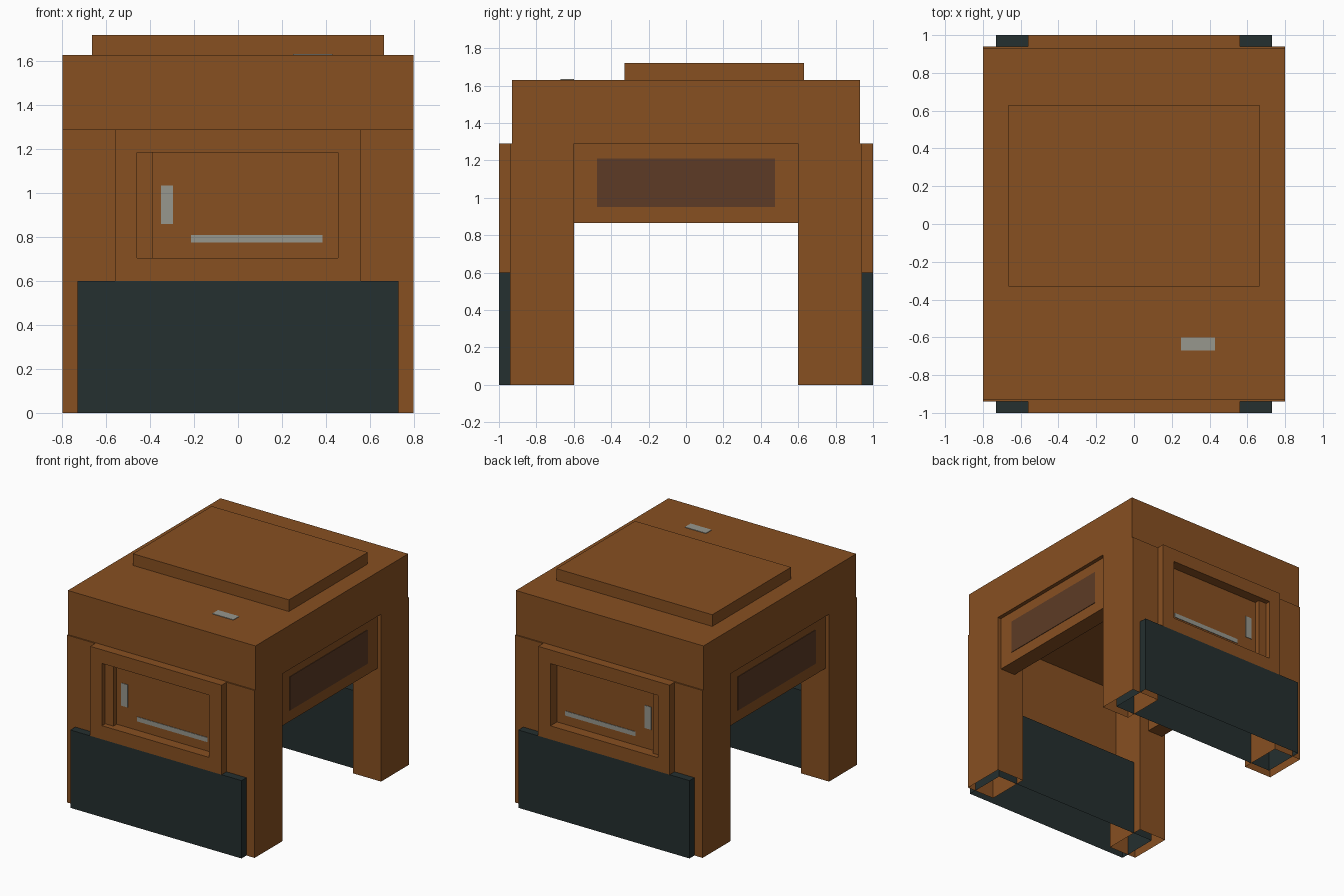
import bpy, bmesh

if "Cube" in bpy.data.objects:
    bpy.data.objects.remove(bpy.data.objects["Cube"])


def material(name, rgb):
    m = bpy.data.materials.new(name)
    m.diffuse_color = (*rgb, 1)
    m.use_nodes = True
    m.node_tree.nodes["Principled BSDF"].inputs["Base Color"].default_value = m.diffuse_color
    return m


BROWN = material("brown", (0.245, 0.080, 0.0155))
DARK = material("dark_slate", (0.018, 0.029, 0.029))
GREY = material("grey", (0.31, 0.31, 0.27))
UMBER = material("dark_brown", (0.110, 0.044, 0.019))


def finish(bm, name, mat):
    bmesh.ops.recalc_face_normals(bm, faces=bm.faces)
    mesh = bpy.data.meshes.new(name)
    bm.to_mesh(mesh)
    bm.free()
    mesh.materials.append(mat)
    obj = bpy.data.objects.new(name, mesh)
    bpy.context.collection.objects.link(obj)
    return obj


def box_bm(x, y, z):
    """Box between (min, max) pairs on each axis, in any order."""
    bm = bmesh.new()
    bmesh.ops.create_cube(bm, size=1)
    for v in bm.verts:
        v.co = [sum(r) / 2 + c * (max(r) - min(r)) for r, c in zip((x, y, z), v.co)]
    return bm


def box(name, x, y, z, mat=BROWN, open_bottom=False):
    bm = box_bm(x, y, z)
    if open_bottom:
        bm.normal_update()
        low = [f for f in bm.faces if f.normal.z < -0.9]
        bmesh.ops.delete(bm, geom=low, context='FACES')
    return finish(bm, name, mat)


def recessed_panel(name, s):
    """End panel with a rectangular recess in its outer face."""
    bm = box_bm((-0.56, 0.56), (s * 0.87, s), (0.6, 1.29))
    bm.normal_update()
    face = next(f for f in bm.faces if f.normal.y * s > 0.9)
    bmesh.ops.inset_individual(bm, faces=[face], thickness=0.1)
    for v in face.verts:
        v.co.x = 0.455 if v.co.x > 0 else -0.46
        v.co.z = 1.185 if v.co.z > 0.945 else 0.705
    floor = bmesh.ops.extrude_discrete_faces(bm, faces=[face])["faces"][0]
    bmesh.ops.translate(bm, verts=floor.verts, vec=(0, -s * 0.08, 0))
    finish(bm, name, BROWN)


# Cabinet top and raised lid
box("top_block", (-0.8, 0.8), (-0.93, 0.93), (1.29, 1.63))
box("lid", (-0.665, 0.665), (-0.33, 0.63), (1.63, 1.72))
box("top_label", (0.25, 0.43), (-0.67, -0.6), (1.63, 1.634), GREY)

# Hollow corner legs
for sx in (-1, 1):
    for sy in (-1, 1):
        box("leg", (sx * 0.56, sx * 0.8), (sy * 0.6, sy * 0.94), (0, 1.29),
            open_bottom=True)

# Front and back: kick box, recessed panel, step and grey trims
for s, side in ((-1, "front"), (1, "back")):
    box(side + "_kick_box", (-0.73, 0.73), (s * 0.67, s), (0, 0.6), DARK,
        open_bottom=True)
    recessed_panel(side + "_panel", s)
    box(side + "_recess_step", (-0.46, -0.39), (s * 0.92, s * 0.96), (0.705, 1.185))
    trim = (s * 0.918, s * 0.924)
    box(side + "_upright_trim", (-0.35, -0.295), trim, (0.86, 1.035), GREY)
    box(side + "_long_trim", (-0.215, 0.385), trim, (0.775, 0.81), GREY)

# Side panels between the legs, with dark windows
for s, side in ((-1, "left"), (1, "right")):
    box(side + "_panel", (s * 0.64, s * 0.77), (-0.6, 0.6), (0.865, 1.29))
    box(side + "_window", (s * 0.768, s * 0.774), (-0.475, 0.475), (0.95, 1.21), UMBER)
